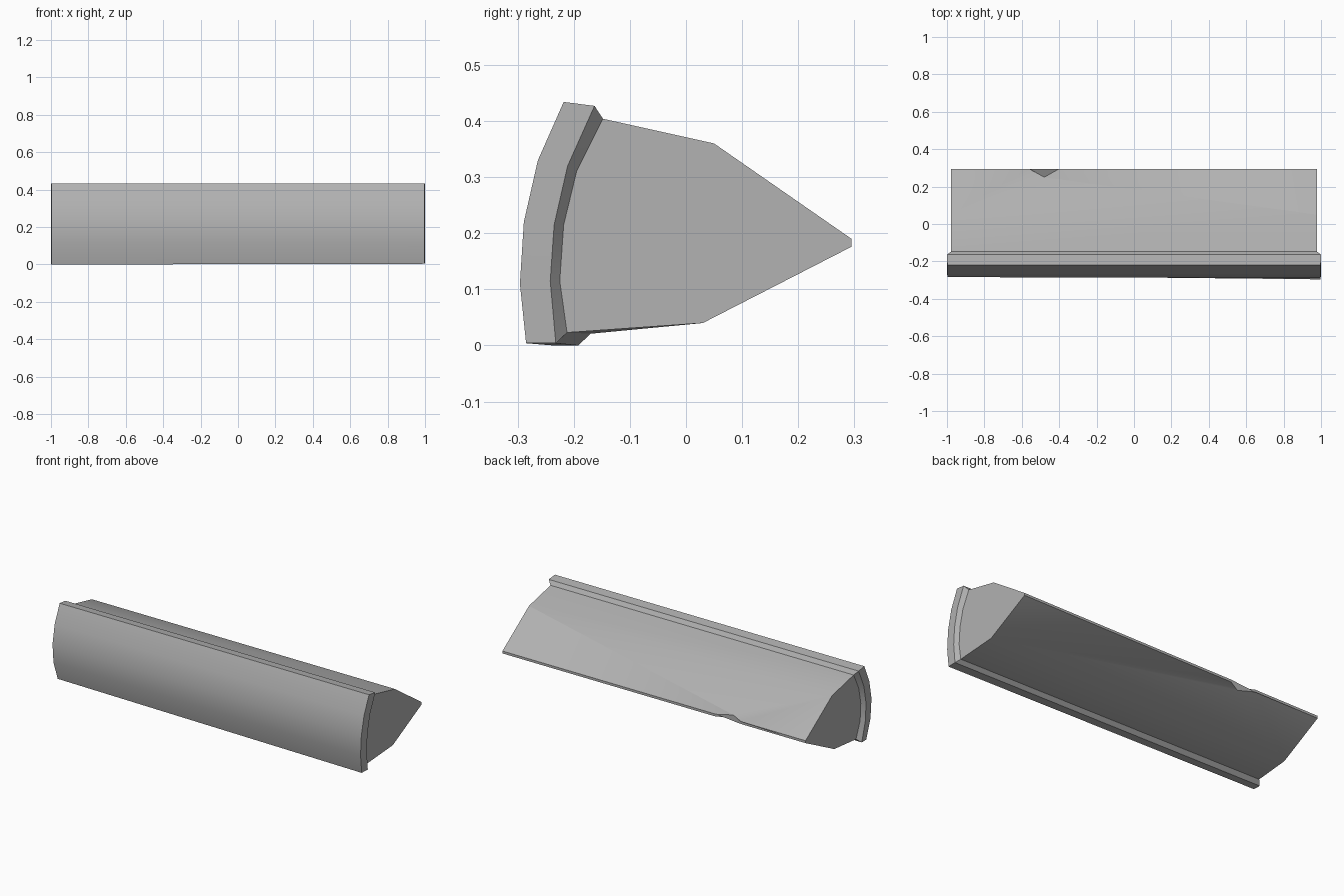
import bpy, bmesh

if "Cube" in bpy.data.objects:
    bpy.data.objects.remove(bpy.data.objects["Cube"])

# Cross-section in (y, z): curved front plate, its back rim, inner rim and wedge body
outer = [(-.285, .004), (-.296, .11), (-.289, .22), (-.264, .33), (-.218, .434)]
rim = [(-.232, .004), (-.242, .115), (-.235, .215), (-.211, .32), (-.163, .427)]
inner = [(-.212, .023), (-.225, .115), (-.218, .215), (-.195, .31), (-.148, .404)]
body = [(.05, .36), (.295, .19), (.295, .176), (.03, .04)]
# The notch in the thin rear edge, in (x, y), from left to right
notch = [(-.56, .295), (-.48, .25), (-.40, .295)]


def end_section(bm, side):
    """Stepped end of the bar; returns the outline loop for bridging."""
    o, r, i = list(outer), list(rim), list(inner)
    if side < 0:  # the plate curls further back at the lower left end
        o[:3] = [(-.236, 0), (-.275, .11), (-.284, .22)]
        r[:3] = [(-.192, 0), (-.225, .115), (-.231, .215)]
        i[:3] = [(-.17, .021), (-.208, .115), (-.214, .215)]

    def row(pts, x):
        return [bm.verts.new((side * x, y, z)) for y, z in pts]
    o, r, i, b = row(o, .998), row(r, 1), row(i, .978), row(body, .978)
    for k in range(4):
        bm.faces.new((o[k], o[k + 1], r[k + 1], r[k]))
        bm.faces.new((r[k], r[k + 1], i[k + 1], i[k]))
    bm.faces.new(i + b)
    return o + [r[4], i[4]] + b + [i[0], r[0]]


# Wedge bar: both ends bridged lengthwise, with the notch pressed into the tip edges
bm = bmesh.new()
a, c = end_section(bm, -1), end_section(bm, 1)
tip = {8: body[1][1], 9: body[2][1]}
dents = {k: [bm.verts.new((x, y, z)) for x, y in notch] for k, z in tip.items()}
for k in range(len(a)):
    n = (k + 1) % len(a)
    bm.faces.new([a[k]] + dents.get(k, []) + [c[k], c[n]] + dents.get(n, [])[::-1] + [a[n]])
bmesh.ops.recalc_face_normals(bm, faces=bm.faces)
bmesh.ops.triangulate(bm, faces=[f for f in bm.faces if len(f.verts) in (7, 8)])
mesh = bpy.data.meshes.new("wedge_bar")
bm.to_mesh(mesh)
bm.free()
bar = bpy.data.objects.new("wedge_bar", mesh)
bpy.context.collection.objects.link(bar)

# Mid-grey finish
grey = bpy.data.materials.new("mid_grey")
grey.diffuse_color = (.445, .445, .445, 1)
grey.use_nodes = True
grey.node_tree.nodes["Principled BSDF"].inputs["Base Color"].default_value = grey.diffuse_color
mesh.materials.append(grey)

bpy.context.view_layer.objects.active = bar
bar.select_set(True)
bpy.ops.object.shade_smooth_by_angle(angle=0.5)
